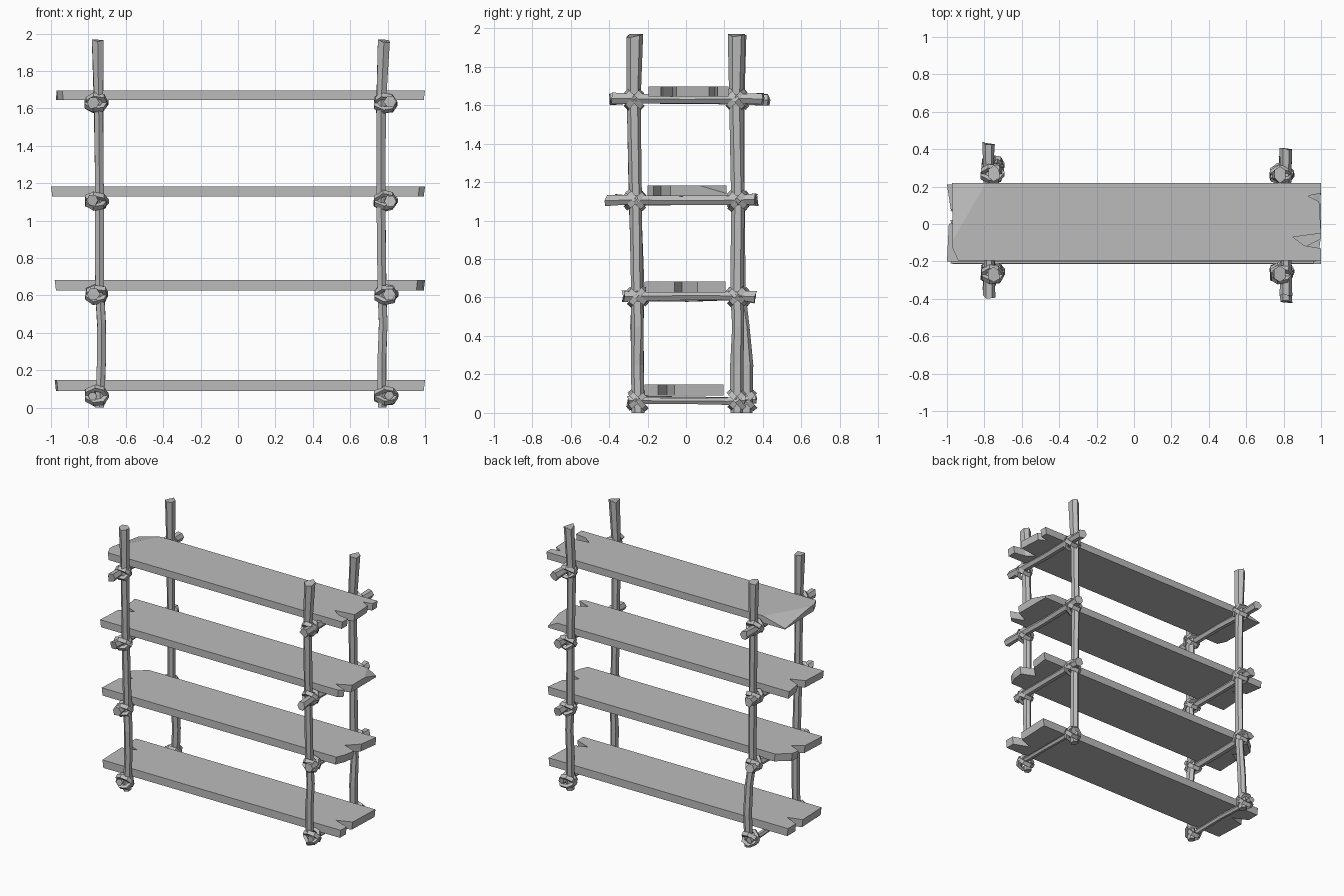
import bpy
import bmesh
import math
import random
from mathutils import Vector, Matrix

random.seed(4)

default_cube = bpy.data.objects.get("Cube")
if default_cube:
    bpy.data.objects.remove(default_cube, do_unlink=True)

# One plain grey for everything
grey = bpy.data.materials.new("weathered_grey")
grey.use_nodes = True
COLOUR = (0.5, 0.5, 0.5, 1)
grey.diffuse_color = COLOUR
grey.node_tree.nodes["Principled BSDF"].inputs["Base Color"].default_value = COLOUR


def finish(bm, name):
    """Turn a bmesh into a flat shaded, coloured object."""
    bmesh.ops.recalc_face_normals(bm, faces=bm.faces[:])
    mesh = bpy.data.meshes.new(name)
    bm.to_mesh(mesh)
    bm.free()
    mesh.materials.append(grey)
    obj = bpy.data.objects.new(name, mesh)
    bpy.context.collection.objects.link(obj)
    return obj


def jitter(amount):
    return random.uniform(-amount, amount)


def rough_rod(name, path, radii, side_a, side_b, sides=6):
    """Whittled pole: uneven rings spanned by side_a and side_b along a path."""
    bm = bmesh.new()
    along = side_a.cross(side_b)
    rings = []
    for index, (centre, (ra, rb)) in enumerate(zip(path, radii)):
        at_end = index in (0, len(path) - 1)
        ring = []
        for k in range(sides):
            angle = math.tau * (k + 0.5) / sides
            grow = 1 + jitter(0.09)
            offset = side_a * ra * math.cos(angle) + side_b * rb * math.sin(angle)
            ragged = along * jitter(0.01 if at_end and centre.z > 0.01 else 0)
            ring.append(bm.verts.new(centre + offset * grow + ragged))
        rings.append(ring)
    for low, high in zip(rings, rings[1:]):
        for k in range(sides):
            n = (k + 1) % sides
            bm.faces.new((low[k], low[n], high[n], high[k]))
    bm.faces.new(rings[0])
    bm.faces.new(rings[-1])
    return finish(bm, name)


def along_path(path, z):
    """Point of a post at a given height."""
    for low, high in zip(path, path[1:]):
        if low.z <= z <= high.z:
            return low.lerp(high, (z - low.z) / (high.z - low.z))
    return path[-1]


X, Y, Z = Vector((1, 0, 0)), Vector((0, 1, 0)), Vector((0, 0, 1))

# Posts: bent poles, a little thicker at the top
HEIGHTS = (0, 0.25, 0.45, 0.62, 1.1, 1.62, 1.96)
POST_X = {
    "right": (-0.74, -0.73, -0.73, -0.74, -0.74, -0.745, -0.75),
    "left": (0.77, 0.77, 0.775, 0.77, 0.765, 0.765, 0.78),
}
POST_Y = {
    "front_right": (-0.25, -0.25, -0.255, -0.25, -0.265, -0.27, -0.27),
    "front_left": (-0.25, -0.255, -0.25, -0.255, -0.26, -0.27, -0.265),
    "back_right": (0.315, 0.315, 0.3, 0.275, 0.27, 0.27, 0.27),
    "back_left": (0.265, 0.265, 0.27, 0.265, 0.27, 0.26, 0.265),
}
posts = {}
for place, ys in POST_Y.items():
    xs = POST_X[place.split("_")[1]]
    path = [Vector(p) for p in zip(xs, ys, HEIGHTS)]
    radii = [(0.026, 0.033)] * 5 + [(0.028, 0.036), (0.034, 0.044)]
    posts[place] = path
    rough_rod(place + "_post", path, radii, X, Y)

# Crossbars: front and back tips for each level, lowest first
BAR_Z = (0.065, 0.605, 1.105, 1.63)
BAR_X = {"right": -0.775, "left": 0.81}
BAR_TIPS = {
    "right": ((-0.29, 0.36), (-0.33, 0.35), (-0.36, 0.37), (-0.39, 0.43)),
    "left": ((-0.3, 0.31), (-0.32, 0.365), (-0.415, 0.36), (-0.38, 0.4)),
}
for side, tips in BAR_TIPS.items():
    for level, (front, back) in enumerate(tips):
        thick = 0.02 if level == 0 else 0.028
        path = []
        for t in (0, 0.15, 0.5, 0.85, 1):
            y = front + (back - front) * t
            path.append(Vector((BAR_X[side] + jitter(0.004), y, BAR_Z[level] + jitter(0.006))))
        radii = [(thick * f, thick * f) for f in (1.2, 1, 0.95, 1, 1.2)]
        rough_rod(f"{side}_crossbar_{level + 1}", path, radii, Z, X)


# Lashings: two crossed rope loops around each joint
def rope_loop(bm, centre, tilt, around=7, section=4):
    turn = Matrix.Rotation(tilt, 3, "X")
    grid = []
    for i in range(around):
        a = math.tau * i / around + jitter(0.12)
        outward = Vector((math.cos(a), math.sin(a), 0))
        reach = 0.052 + jitter(0.005)
        ring = []
        for j in range(section):
            b = math.tau * (j + 0.5) / section
            p = outward * (reach + 0.017 * math.cos(b)) + Z * 0.02 * math.sin(b)
            ring.append(bm.verts.new(centre + turn @ p))
        grid.append(ring)
    for i in range(around):
        this, after = grid[i], grid[(i + 1) % around]
        for j in range(section):
            k = (j + 1) % section
            bm.faces.new((this[j], after[j], after[k], this[k]))


for place, path in posts.items():
    side = place.split("_")[1]
    for level, z in enumerate(BAR_Z):
        centre = along_path(path, z)
        centre.x = (centre.x + BAR_X[side]) / 2
        bm = bmesh.new()
        for tilt in (45, -45):
            rope_loop(bm, centre, math.radians(tilt + jitter(8)))
        finish(bm, f"{place}_lashing_{level + 1}")


# Shelves: planks with split ends, each end given as (inset, y)
def plank(name, bottom, top, left_end, right_end, chip=None):
    outline = [(1 - inset, y) for inset, y in left_end]
    outline += [(inset - 1, y) for inset, y in right_end]
    bm = bmesh.new()
    lower = [bm.verts.new((x * 0.993, y, bottom)) for x, y in outline]
    upper = [bm.verts.new((x, y, top)) for x, y in outline]
    bm.faces.new(lower[::-1])
    bm.faces.new(upper)
    for i in range(len(outline)):
        n = (i + 1) % len(outline)
        bm.faces.new((lower[i], lower[n], upper[n], upper[i]))
    if chip:
        # Slice a sloping flake off one corner
        x, y, slope = chip
        normal = Vector((math.copysign(0.87, x) * slope, 0.5 * slope, 0.95))
        cut = bmesh.ops.bisect_plane(
            bm, geom=bm.verts[:] + bm.edges[:] + bm.faces[:],
            plane_co=(x, y, top), plane_no=normal, clear_outer=True)
        rim = [e for e in cut["geom_cut"] if isinstance(e, bmesh.types.BMEdge)]
        bmesh.ops.holes_fill(bm, edges=rim, sides=0)
    finish(bm, name)


plank("shelf_1", 0.09, 0.148,
      [(0, -0.215), (0, -0.145), (0.12, -0.1), (0.01, -0.06), (0, 0.195)],
      [(0.02, 0.195), (0.02, 0.1), (0.13, 0.05), (0.02, 0.02), (0.03, -0.215)])
plank("shelf_2", 0.626, 0.683,
      [(0.04, -0.21), (0.01, -0.14), (0, -0.06), (0.1, -0.02), (0.02, 0.06), (0, 0.205)],
      [(0.12, 0.205), (0.03, 0.13), (0.02, 0.07), (0.11, 0.03), (0.03, -0.02),
       (0.02, -0.21)])
plank("shelf_3", 1.128, 1.182,
      [(0.03, -0.2), (0, -0.17), (0.1, -0.13), (0, -0.08), (0, 0.21)],
      [(0, 0.21), (0.02, 0.08), (0.12, 0.04), (0.01, 0), (0, -0.2)],
      chip=(0.96, 0.14, 0.6))
plank("shelf_4", 1.644, 1.697,
      [(0, -0.195), (0, -0.13), (0.09, -0.115), (0.15, -0.07), (0, -0.05),
       (0.01, 0.12), (0.07, 0.15), (0, 0.165), (0, 0.22)],
      [(0.02, 0.22), (0.03, -0.05), (0.03, -0.13), (0.06, -0.195)],
      chip=(-0.855, 0.11, 0.28))
